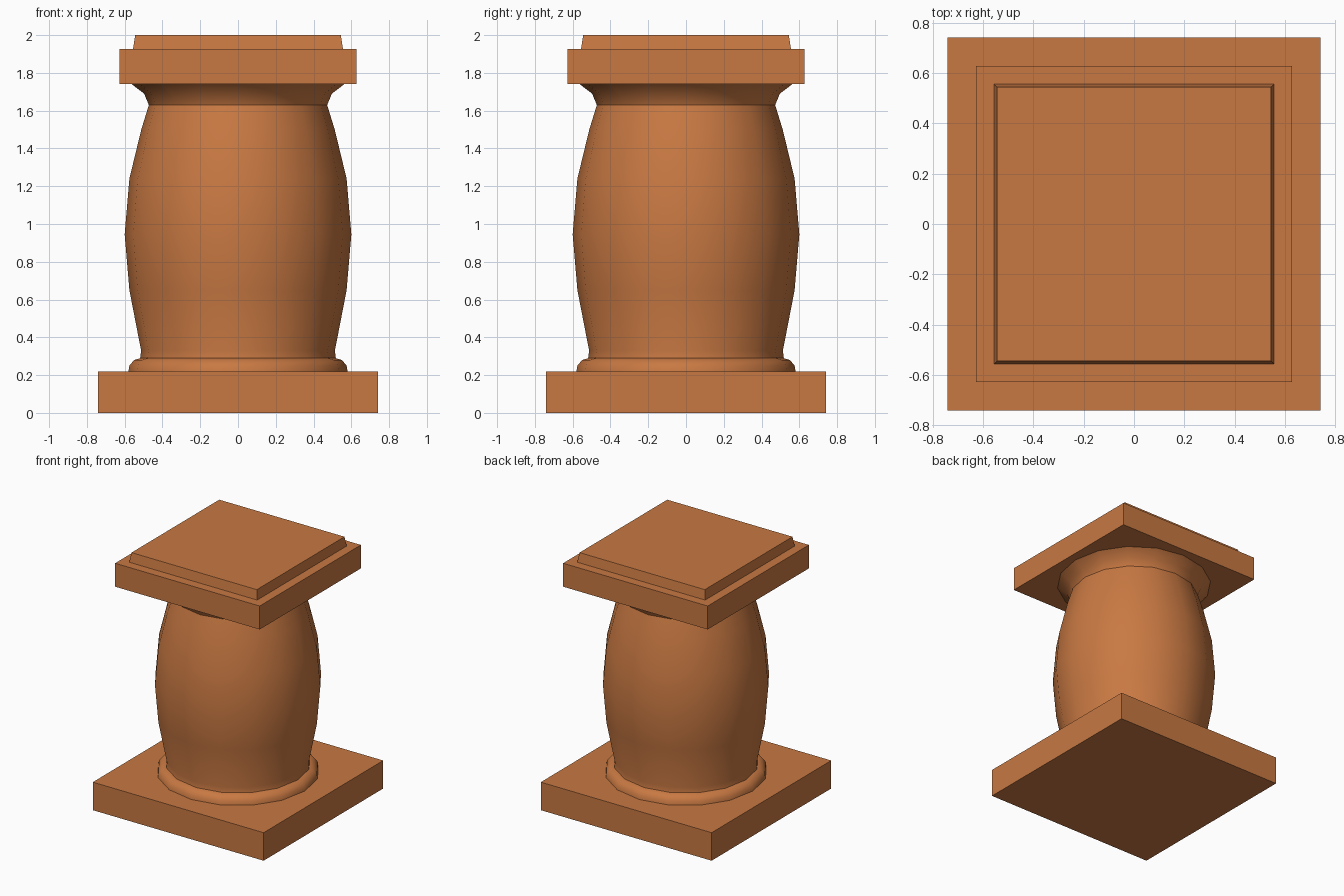
import bpy, bmesh, math

if "Cube" in bpy.data.objects:
    bpy.data.objects.remove(bpy.data.objects["Cube"])

clay = bpy.data.materials.new("terracotta")
clay.diffuse_color = (0.58, 0.19, 0.055, 1)
clay.use_nodes = True
clay.node_tree.nodes["Principled BSDF"].inputs["Base Color"].default_value = clay.diffuse_color
SIDES = 16


def finish(name, bm):
    bmesh.ops.recalc_face_normals(bm, faces=bm.faces[:])
    me = bpy.data.meshes.new(name)
    bm.to_mesh(me)
    bm.free()
    me.materials.append(clay)
    ob = bpy.data.objects.new(name, me)
    bpy.context.collection.objects.link(ob)
    return ob


def loft(name, rings, sides, phase=0.0, smooth=False):
    """Stack of regular rings (radius, z), capped at both ends."""
    bm = bmesh.new()
    loops = []
    for r, z in rings:
        loops.append([bm.verts.new((r * math.cos(phase + math.tau * i / sides),
                                    r * math.sin(phase + math.tau * i / sides), z))
                      for i in range(sides)])
    for a, b in zip(loops, loops[1:]):
        for i in range(sides):
            j = (i + 1) % sides
            bm.faces.new((a[i], a[j], b[j], b[i]))
    bm.faces.new(loops[0][::-1])
    bm.faces.new(loops[-1])
    ob = finish(name, bm)
    if smooth:
        bpy.ops.object.select_all(action='DESELECT')
        ob.select_set(True)
        bpy.context.view_layer.objects.active = ob
        bpy.ops.object.shade_smooth_by_angle(angle=math.radians(40))
    return ob


def slab(name, half_low, half_high, z0, z1):
    k = math.sqrt(2)
    return loft(name, [(half_low * k, z0), (half_high * k, z1)], 4, math.pi / 4)


# square base and two-step top
slab("base_slab", 0.742, 0.742, 0.0, 0.22)
slab("cap_slab", 0.628, 0.628, 1.742, 1.926)
slab("top_plate", 0.556, 0.544, 1.926, 2.0)

# rounded ring at the foot
loft("foot_ring", [(0.58, 0.22), (0.575, 0.25), (0.55, 0.28), (0.515, 0.29)],
     SIDES, smooth=True)

# bulging shaft
loft("shaft", [(0.518, 0.29), (0.513, 0.33), (0.575, 0.65), (0.60, 0.945),
               (0.575, 1.24), (0.512, 1.50), (0.472, 1.63)], SIDES, smooth=True)

# flared neck under the cap
loft("neck", [(0.472, 1.63), (0.497, 1.69), (0.565, 1.742)], SIDES, smooth=True)
